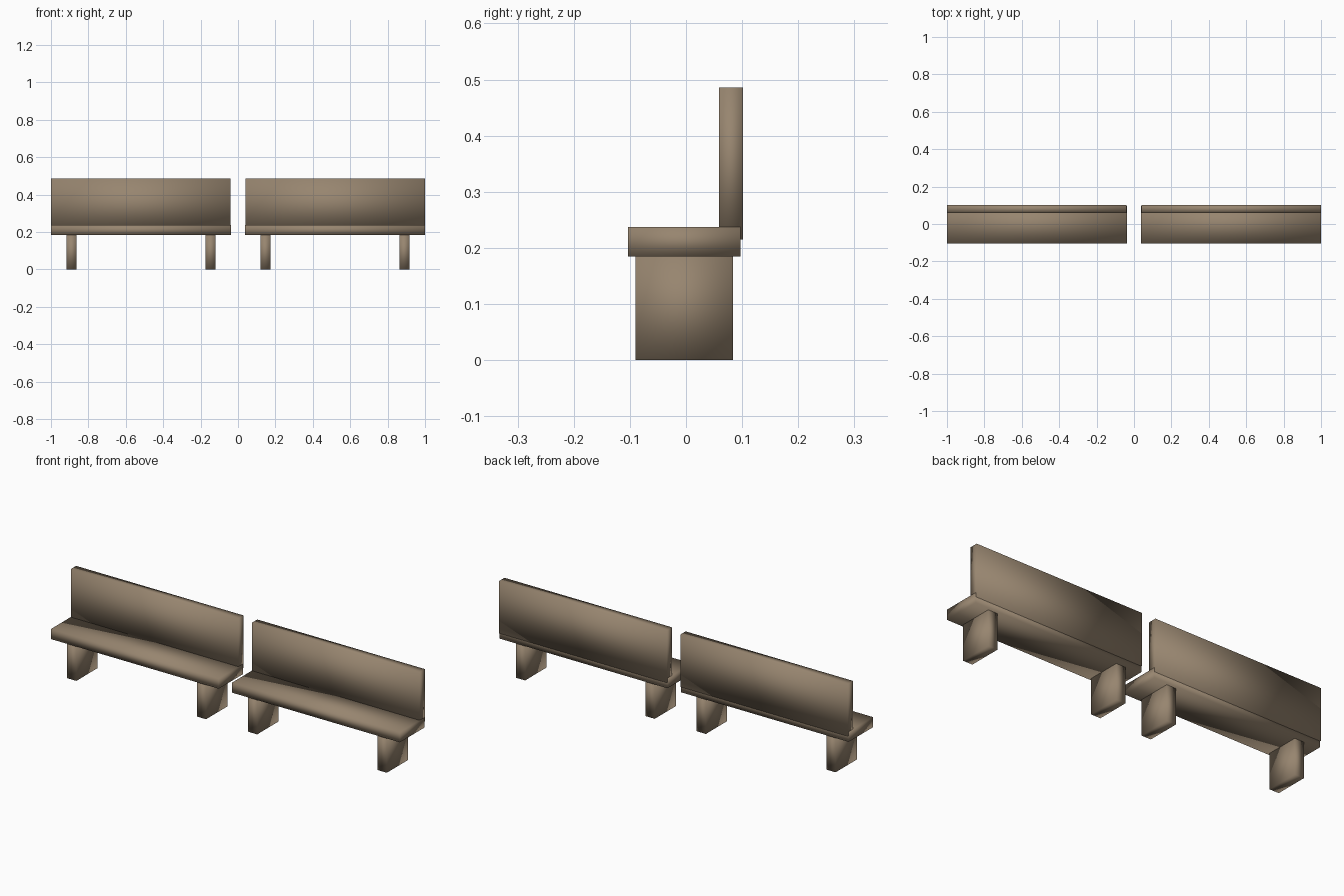
import bpy

cube = bpy.data.objects.get("Cube")
if cube:
    bpy.data.objects.remove(cube, do_unlink=True)

# Single brown wood colour
wood = bpy.data.materials.new("brown_wood")
wood.use_nodes = True
colour = (0.31, 0.235, 0.16, 1)
wood.diffuse_color = colour
bsdf = next(n for n in wood.node_tree.nodes if n.type == "BSDF_PRINCIPLED")
bsdf.inputs["Base Color"].default_value = colour
bsdf.inputs["Roughness"].default_value = 0.8


def block(name, x, y, z):
    """Soft-shaded block spanning the given (low, high) ranges."""
    spans = (x, y, z)
    bpy.ops.mesh.primitive_cube_add(size=1)
    obj = bpy.context.object
    obj.name = name
    for v in obj.data.vertices:
        v.co = [(a + b) / 2 + c * (b - a) for c, (a, b) in zip(v.co, spans)]
    obj.data.materials.append(wood)
    bpy.ops.object.shade_smooth()
    return obj


# Two matching benches, mirrored about the centre
for side, sign in (("left", 1), ("right", -1)):
    def span(a, b):
        return tuple(sorted((sign * a, sign * b)))

    block(side + "_seat", span(0.038, 1.0), (-0.103, 0.097), (0.185, 0.237))
    block(side + "_backrest", span(0.039, 0.999), (0.059, 0.102), (0.215, 0.486))
    for place, a in (("inner", 0.12), ("outer", 0.863)):
        block(f"{side}_{place}_leg", span(a, a + 0.053), (-0.09, 0.084), (0, 0.19))
